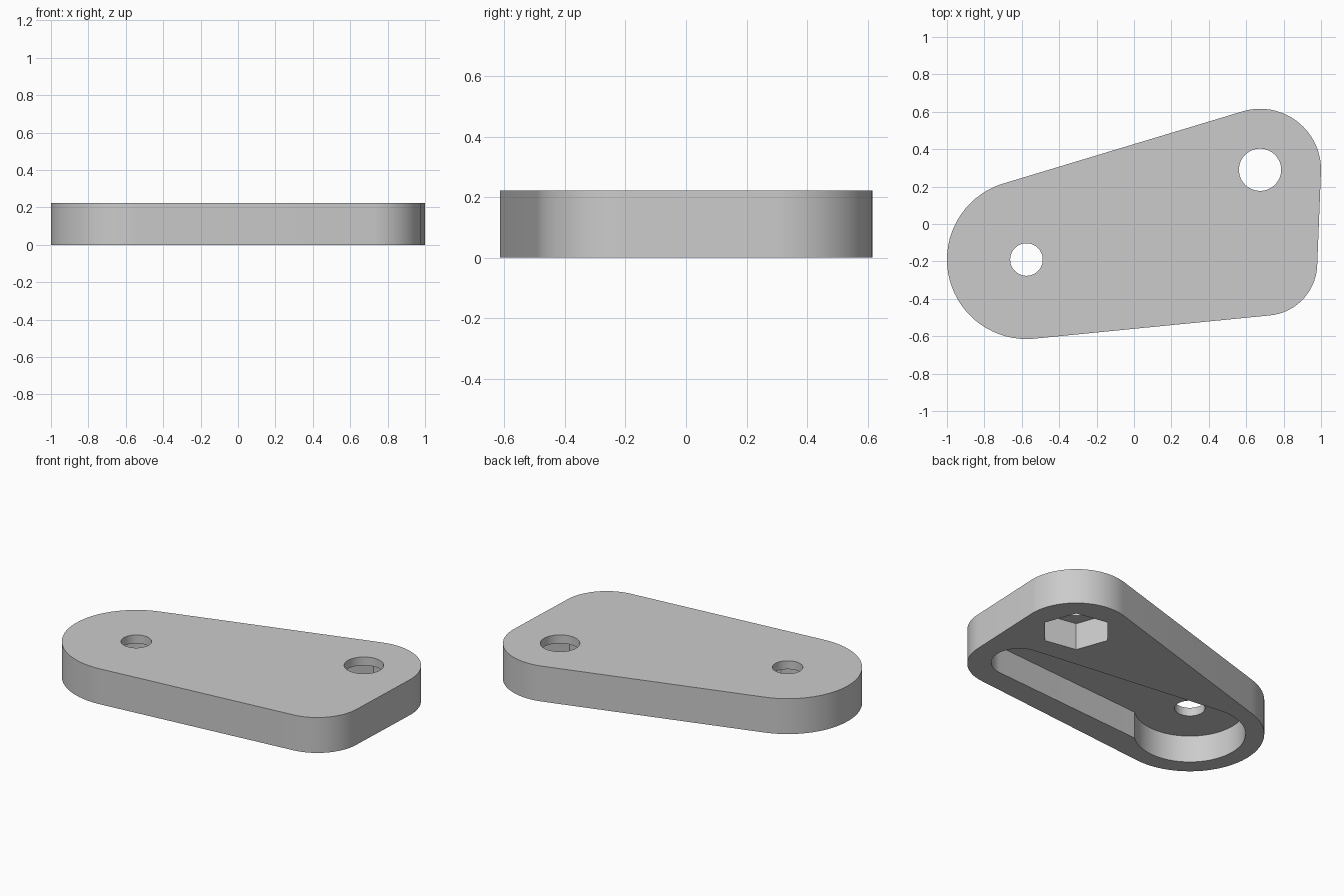
import bpy
import bmesh
from math import cos, sin, radians
from mathutils import Vector
from mathutils.geometry import convex_hull_2d

HEIGHT = 0.223
DEPTH = 0.17            # pocket depth from the underside
LARGE_END = Vector((-0.575, -0.19))
HOLE_CORNER = Vector((0.674, 0.29))
PLAIN_CORNER = Vector((0.70, -0.21))
SLOT_END = Vector((0.695, -0.19))

cube = bpy.data.objects.get("Cube")
if cube:
    bpy.data.objects.remove(cube, do_unlink=True)

grey = bpy.data.materials.new("light_grey")
grey.use_nodes = True
colour = (0.6, 0.6, 0.6, 1)
grey.diffuse_color = colour
grey.node_tree.nodes["Principled BSDF"].inputs["Base Color"].default_value = colour


def arc(centre, radius, start, end, steps):
    """Points along an arc, counterclockwise, both ends included."""
    angles = [radians(start + (end - start) * i / steps) for i in range(steps + 1)]
    return [centre + radius * Vector((cos(a), sin(a))) for a in angles]


def circle(centre, radius, sides=72, start=0):
    return arc(centre, radius, start, start + 360, sides)[:-1]


def prism(name, outline, bottom, top):
    """Extrude a counterclockwise outline between two heights."""
    bm = bmesh.new()
    face = bm.faces.new([bm.verts.new((p.x, p.y, bottom)) for p in outline])
    raised = bmesh.ops.extrude_face_region(bm, geom=[face])["geom"]
    verts = [v for v in raised if isinstance(v, bmesh.types.BMVert)]
    bmesh.ops.translate(bm, verts=verts, vec=(0, 0, top - bottom))
    bmesh.ops.recalc_face_normals(bm, faces=bm.faces[:])
    mesh = bpy.data.meshes.new(name)
    bm.to_mesh(mesh)
    bm.free()
    mesh.materials.append(grey)
    obj = bpy.data.objects.new(name, mesh)
    bpy.context.collection.objects.link(obj)
    return obj


# Plate: three round corners joined by tangent sides
points = (circle(LARGE_END, 0.425) + circle(HOLE_CORNER, 0.326)
          + circle(PLAIN_CORNER, 0.28))
plate = prism("mounting_plate", [points[i] for i in convex_hull_2d(points)], 0, HEIGHT)

# Underside pocket: round end running into a tapered slot
slot = arc(LARGE_END, 0.318, 83, 312, 46) + arc(SLOT_END, 0.16, -86, 83, 34)

cutters = [
    prism("slot_cutter", slot, -0.1, DEPTH),
    prism("hex_cutter", circle(HOLE_CORNER, 0.206, 6, 50), -0.1, DEPTH),
    prism("small_hole_cutter", circle(LARGE_END, 0.087, 48), -0.2, 0.4),
    prism("large_hole_cutter", circle(HOLE_CORNER, 0.113, 48), -0.2, 0.4),
]

# Cut the pockets and holes, then drop the cutters
bpy.ops.object.select_all(action="DESELECT")
plate.select_set(True)
bpy.context.view_layer.objects.active = plate
for cutter in cutters:
    cutter.hide_render = True
    cut = plate.modifiers.new(cutter.name, "BOOLEAN")
    cut.operation = "DIFFERENCE"
    cut.solver = "EXACT"
    cut.object = cutter
    bpy.ops.object.modifier_apply(modifier=cut.name)
    bpy.data.objects.remove(cutter, do_unlink=True)

bpy.ops.object.shade_smooth_by_angle(angle=radians(30))
